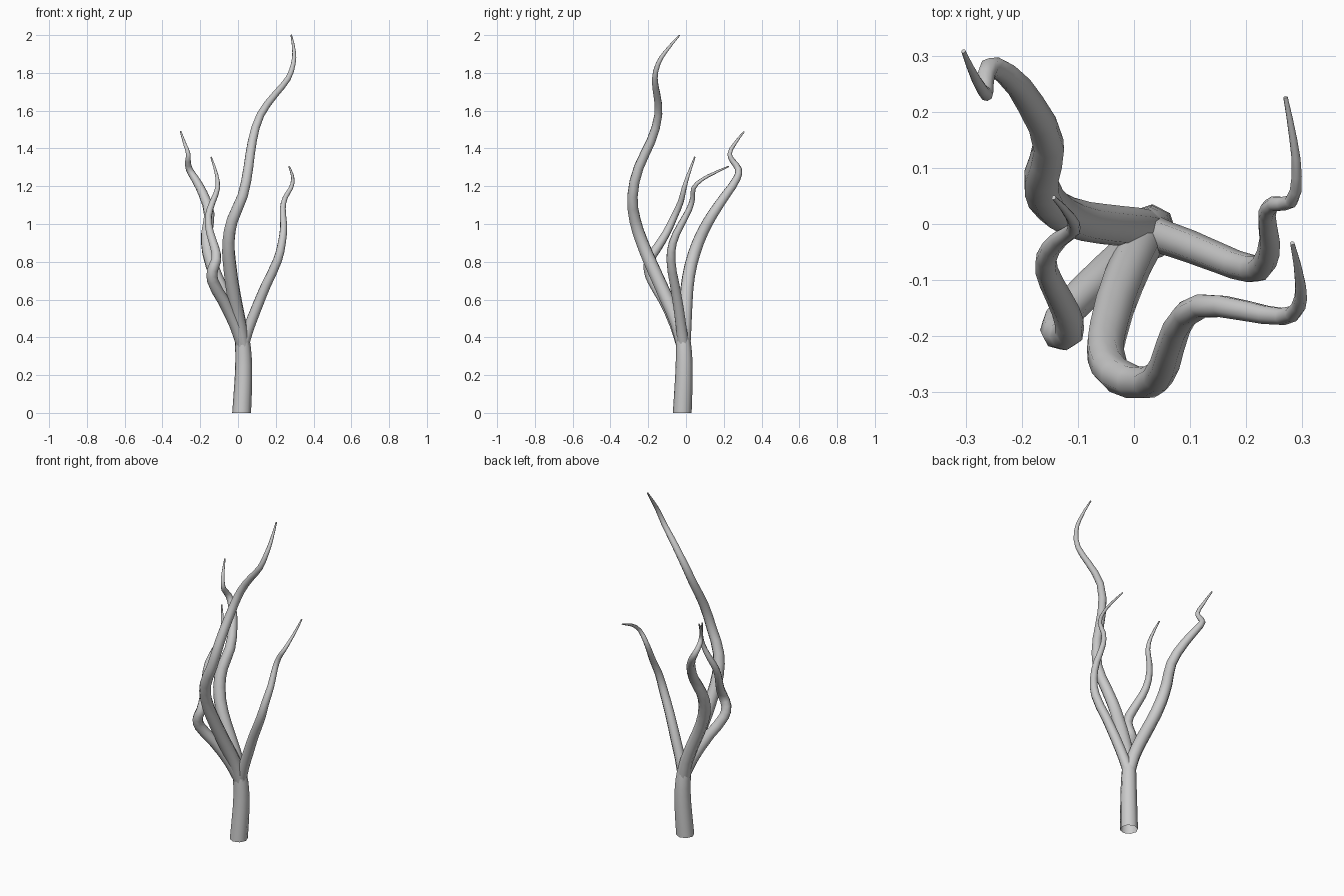
import bpy
import bmesh


def limb(name, points):
    """Tapered eight-sided tube through (x, y, z, radius) points."""
    cu = bpy.data.curves.new(name, 'CURVE')
    cu.dimensions = '3D'
    cu.bevel_depth = 1.0
    cu.bevel_resolution = 2
    cu.resolution_u = 2
    cu.use_fill_caps = True
    sp = cu.splines.new('BEZIER')
    sp.bezier_points.add(len(points) - 1)
    for bp, (x, y, z, r) in zip(sp.bezier_points, points):
        bp.co = (x, y, z)
        bp.radius = r
        bp.handle_left_type = bp.handle_right_type = 'AUTO'
    ob = bpy.data.objects.new(name, cu)
    bpy.context.collection.objects.link(ob)
    bpy.ops.object.select_all(action='DESELECT')
    ob.select_set(True)
    bpy.context.view_layer.objects.active = ob
    bpy.ops.object.convert(target='MESH')
    ob = bpy.context.object
    ob.name = name
    bpy.ops.object.shade_smooth_by_angle(angle=0.9)
    return ob


# trunk, cut level and left open at the ground
trunk = limb("trunk", [
    (.019, -.02, 0, .05), (.026, -.014, .12, .048), (.03, -.01, .25, .045),
    (.027, -.012, .34, .042), (.021, -.017, .41, .037)])
bm = bmesh.new()
bm.from_mesh(trunk.data)
for v in bm.verts:
    if v.co.z < 0.015:
        v.co.z = 0
base = [f for f in bm.faces if all(v.co.z < 0.001 for v in f.verts)]
bmesh.ops.delete(bm, geom=base, context='FACES_ONLY')
bm.to_mesh(trunk.data)
bm.free()

# tall front branch
limb("tall_branch", [
    (.025, -.015, .36, .038), (.008, -.045, .47, .038), (-.018, -.1, .6, .038),
    (-.046, -.19, .8, .036), (-.05, -.235, .91, .034), (-.03, -.27, 1.02, .032),
    (.025, -.283, 1.15, .029), (.055, -.25, 1.3, .027), (.076, -.185, 1.44, .025),
    (.12, -.146, 1.58, .022), (.2, -.155, 1.69, .019), (.265, -.165, 1.77, .016),
    (.293, -.147, 1.85, .013), (.297, -.11, 1.91, .01), (.282, -.034, 2.0, .004)])

# right branch
limb("right_branch", [
    (.03, -.015, .37, .033), (.057, -.025, .45, .03), (.1, -.04, .56, .029),
    (.15, -.06, .68, .027), (.21, -.08, .81, .025), (.232, -.07, .9, .022),
    (.242, -.03, .99, .019), (.237, .018, 1.08, .016), (.25, .036, 1.14, .014),
    (.28, .04, 1.19, .012), (.29, .085, 1.235, .009), (.284, .15, 1.27, .007),
    (.27, .226, 1.305, .004)])

# back left branch
limb("back_left_branch", [
    (.025, -.012, .36, .037), (0, -.006, .46, .036), (-.055, .0, .59, .036),
    (-.115, .013, .72, .035), (-.157, .045, .85, .034), (-.165, .085, .95, .032),
    (-.152, .14, 1.05, .029), (-.185, .215, 1.16, .025), (-.228, .268, 1.24, .021),
    (-.258, .278, 1.29, .018), (-.265, .246, 1.335, .015), (-.263, .231, 1.37, .012),
    (-.28, .255, 1.42, .009), (-.304, .308, 1.49, .004)])

# low front left branch
limb("front_left_branch", [
    (.022, -.02, .37, .035), (-.015, -.055, .47, .033), (-.08, -.115, .6, .032),
    (-.134, -.175, .7, .03), (-.135, -.195, .755, .029), (-.115, -.192, .81, .027),
    (-.122, -.155, .87, .025), (-.147, -.105, .95, .022), (-.157, -.062, 1.04, .019),
    (-.133, -.027, 1.12, .016), (-.108, -.01, 1.19, .013), (-.113, .012, 1.26, .009),
    (-.143, .047, 1.355, .004)])
